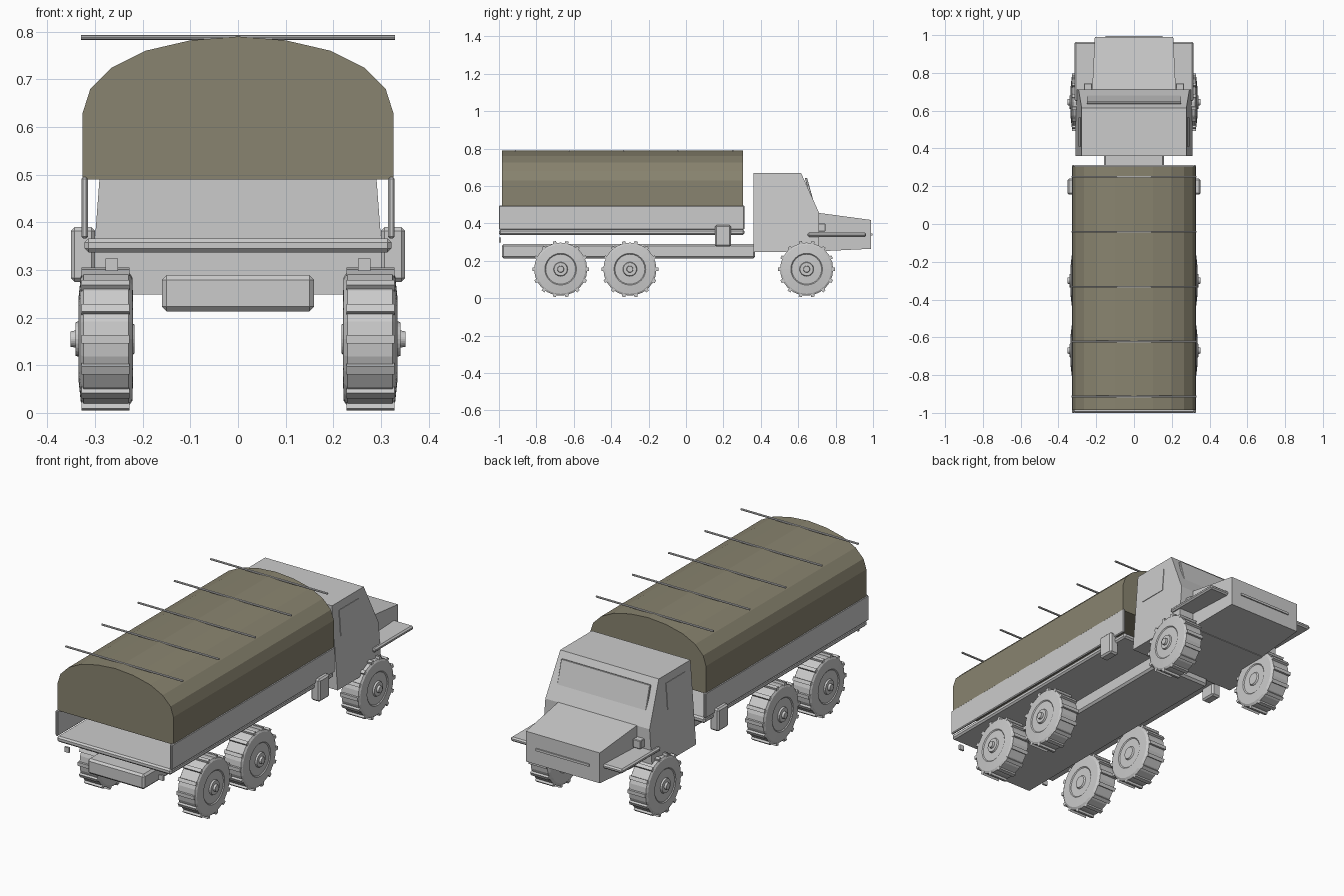
import bpy, bmesh, math
from mathutils import Matrix

if "Cube" in bpy.data.objects:
    bpy.data.objects.remove(bpy.data.objects["Cube"])

canvas_mat = bpy.data.materials.new("canvas_olive")
canvas_mat.diffuse_color = (0.25, 0.23, 0.16, 1)
canvas_mat.use_nodes = True
canvas_mat.node_tree.nodes["Principled BSDF"].inputs["Base Color"].default_value = canvas_mat.diffuse_color


def finish(name, bm, bevel=0):
    bmesh.ops.recalc_face_normals(bm, faces=bm.faces)
    me = bpy.data.meshes.new(name)
    bm.to_mesh(me)
    bm.free()
    ob = bpy.data.objects.new(name, me)
    bpy.context.collection.objects.link(ob)
    if bevel:
        m = ob.modifiers.new("bevel", 'BEVEL')
        m.width = bevel
        m.segments = 1
    return ob


def add_box(bm, lo, hi, mat=Matrix()):
    size = [b - a for a, b in zip(lo, hi)]
    mid = [(a + b) / 2 for a, b in zip(lo, hi)]
    bmesh.ops.create_cube(bm, size=1, matrix=mat @ Matrix.Translation(mid) @ Matrix.Diagonal((*size, 1)))


def box(name, lo, hi, bevel=0, mat=Matrix()):
    bm = bmesh.new()
    add_box(bm, lo, hi, mat)
    return finish(name, bm, bevel)


def bridge(name, a, b):
    """Solid between two matching outlines."""
    bm = bmesh.new()
    va, vb = [bm.verts.new(p) for p in a], [bm.verts.new(p) for p in b]
    bm.faces.new(va)
    bm.faces.new(vb)
    for i in range(len(a)):
        j = (i + 1) % len(a)
        bm.faces.new((va[i], va[j], vb[j], vb[i]))
    return finish(name, bm)


def body(name, profile, half_width):
    """Side profile (y, z) given a width that varies along it."""
    return bridge(name, [(half_width(y, z), y, z) for y, z in profile],
                  [(-half_width(y, z), y, z) for y, z in profile])


def wheel(name, side, y):
    bm = bmesh.new()
    n, zc = 24, 0.155
    # lathe: inner hub, tyre, dished rim, axle cap
    prof = [(.217, 0), (.217, .03), (.224, .035), (.224, .075), (.22, .08), (.222, .13), (.23, .142),
            (.324, .142), (.33, .132), (.335, .085), (.331, .08), (.333, .038), (.341, .035),
            (.341, .018), (.352, .016), (.352, 0)]
    rings = []
    for x, r in prof:
        if r == 0:
            rings.append([bm.verts.new((side * x, y, zc))] * n)
        else:
            rings.append([bm.verts.new((side * x, y + r * math.cos(2 * math.pi * i / n),
                                        zc + r * math.sin(2 * math.pi * i / n))) for i in range(n)])
    for a, b in zip(rings, rings[1:]):
        for i in range(n):
            j = (i + 1) % n
            f = list(dict.fromkeys((a[i], a[j], b[j], b[i])))
            bm.faces.new(f)
    # tread bars
    for i in range(14):
        mat = Matrix.Translation((side * .278, y, zc)) @ Matrix.Rotation(2 * math.pi * (i + .5) / 14, 4, 'X')
        add_box(bm, (-.05, -.009, .13), (.05, .009, .152), mat)
    return finish(name, bm)


# canvas cover with its arched section
half = [(.326, .49), (.326, .63), (.31, .68), (.265, .725), (.195, .76), (.1, .782)]
arch = half + [(0, .79)] + [(-x, z) for x, z in reversed(half)]
cover = bridge("canvas_cover", [(x, -.985, z) for x, z in arch], [(x, .305, z) for x, z in arch])
cover.data.materials.append(canvas_mat)

# straight bars over the cover
for i in range(5):
    bm = bmesh.new()
    bmesh.ops.create_cone(bm, segments=8, radius1=.005, radius2=.005, depth=.66, cap_ends=True,
                          matrix=Matrix.Translation((0, .25 - i * .291, .788)) @ Matrix.Rotation(math.pi / 2, 4, 'Y'))
    finish(f"cover_bar_{i + 1}", bm)

# cargo bed and chassis
box("bed_floor", (-.322, -1, .337), (.322, .312, .366), .008)
box("chassis", (-.16, -.985, .213), (.16, .37, .289), .01)

# cab and hood
body("cab", [(.36, .248), (.36, .67), (.615, .67), (.712, .455), (.712, .248)],
     lambda y, z: .309 - (z - .248) * .075)
body("hood", [(.70, .25), (.70, .457), (.99, .418), (.99, .264)],
     lambda y, z: .222 - (y - .70) * .05)
box("grille_bar", (-.15, .98, .335), (.15, .996, .347))

# windshield panel, tilted against the slope
tilt = Matrix.Translation((0, .66, .575)) @ Matrix.Rotation(.27, 4, 'X')
box("windshield", (-.25, -.006, -.07), (.25, .006, .07), .002, tilt)

for s, label in ((-1, "left"), (1, "right")):
    def side_box(name, x0, x1, y0, y1, z0, z1, bevel=0):
        a, b = sorted((s * x0, s * x1))
        box(f"{name}_{label}", (a, y0, z0), (b, y1, z1), bevel)

    side_box("bed_side", .315, .329, -1, .312, .366, .495, .004)
    side_box("fender", .2, .315, .65, .963, .328, .35, .007)
    side_box("headlight", .222, .265, .705, .745, .357, .4, .003)
    side_box("fuel_box", .3, .351, .155, .24, .275, .39, .008)
    side_box("tail_light", .252, .278, -1, -.99, .298, .324)
    lean = Matrix.Translation((s * .285, .487, .565)) @ Matrix.Rotation(-s * .075, 4, 'Y')
    box(f"side_window_{label}", (-.003, -.077, -.065), (.003, .077, .065), 0, lean)
    for where, y in (("rear", -.67), ("middle", -.30), ("front", .645)):
        wheel(f"wheel_{where}_{label}", s, y)
